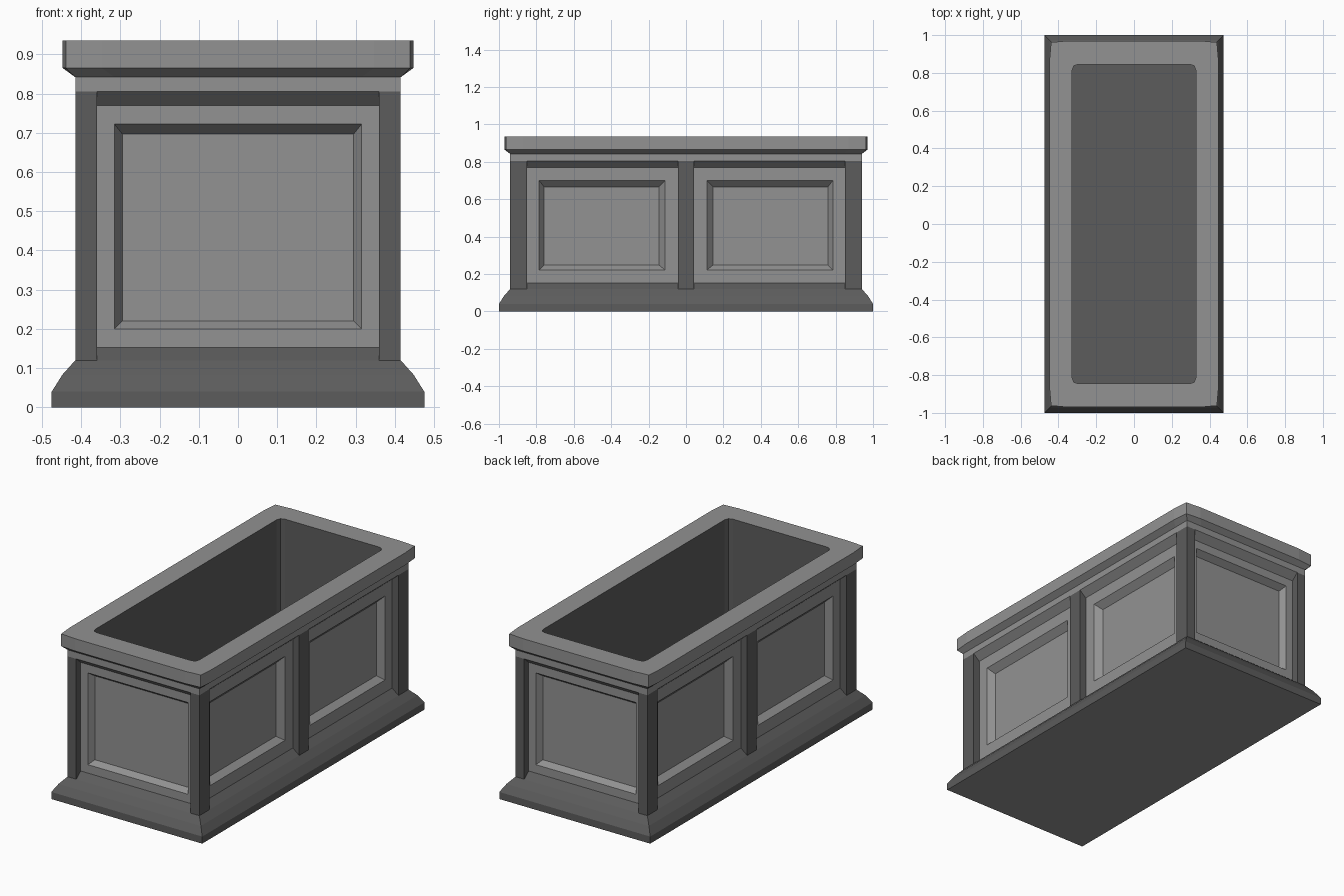
import bpy, bmesh
from mathutils import Matrix, Vector
from math import pi

if "Cube" in bpy.data.objects:
    bpy.data.objects.remove(bpy.data.objects["Cube"])


def grey(name, v):
    m = bpy.data.materials.new(name)
    m.diffuse_color = (v, v, v, 1)
    m.use_nodes = True
    m.node_tree.nodes["Principled BSDF"].inputs["Base Color"].default_value = m.diffuse_color
    return m


MATS = [grey("panel_grey", 0.287), grey("trim_dark", 0.107)]


def finish(bm, name):
    bmesh.ops.remove_doubles(bm, verts=bm.verts, dist=1e-5)
    mesh = bpy.data.meshes.new(name)
    bm.to_mesh(mesh)
    bm.free()
    for m in MATS:
        mesh.materials.append(m)
    ob = bpy.data.objects.new(name, mesh)
    bpy.context.collection.objects.link(ob)
    return ob


def ring(hx, hy, z, a=0.05, b=0.0):
    """Rectangle with three points per corner; b eases the corner inward."""
    q = [(hx, hy - a), (hx - b, hy - b), (hx - a, hy)]
    pts = q + [(-x, y) for x, y in q[::-1]]
    pts += [(-x, -y) for x, y in q] + [(x, -y) for x, y in q[::-1]]
    return [(x, y, z) for x, y in pts]


def loft(bm, loops, mats, cap_start=None, cap_end=None):
    """Skin loops; mats holds one material slot per strip, caps take a slot."""
    rows = [[bm.verts.new(p) for p in loop] for loop in loops]
    n = len(rows[0])
    strips = []
    for r, s, m in zip(rows, rows[1:], mats):
        strip = []
        for i in range(n):
            j = (i + 1) % n
            f = bm.faces.new((r[i], r[j], s[j], s[i]))
            f.material_index = m
            strip.append(f)
        strips.append(strip)
    if cap_start is not None:
        bm.faces.new(rows[0][::-1]).material_index = cap_start
    if cap_end is not None:
        bm.faces.new(rows[-1]).material_index = cap_end
    return strips


def post(name, x0, x1, y0, y1):
    bm = bmesh.new()
    loops = [[(x0, y0, z), (x1, y0, z), (x1, y1, z), (x0, y1, z)]
             for z in (0.12, 0.805)]
    loft(bm, loops, [1])
    return finish(bm, name)


def bay(name, angle, dist, rects):
    """Recessed panel: nested (u0, u1, z0, z1, depth) rectangles on a wall."""
    bm = bmesh.new()
    rot = Matrix.Rotation(angle, 3, 'Z')
    loops = []
    for u0, u1, z0, z1, d in rects:
        y = d - dist
        loops.append([rot @ Vector(p) for p in
                      ((u0, y, z0), (u1, y, z0), (u1, y, z1), (u0, y, z1))])
    strips = loft(bm, loops, [0, 0, 0], cap_end=0)
    strips[0][0].material_index = 1  # sill continues the plinth slope
    # the posts already form the sides of the recess
    bmesh.ops.delete(bm, geom=[strips[0][1], strips[0][3]], context='FACES')
    return finish(bm, name)


# Flared plinth
bm = bmesh.new()
loft(bm, [ring(0.475, 1.0, 0), ring(0.475, 1.0, 0.04),
          ring(0.448, 0.973, 0.083), ring(0.415, 0.94, 0.12)],
     [1, 1, 1], cap_start=0)
finish(bm, "plinth")

# Corner posts and the middle post of each long side
for sx in (-1, 1):
    side = "right" if sx > 0 else "left"
    xs = sorted((sx * 0.36, sx * 0.415))
    for sy in (-1, 1):
        ys = sorted((sy * 0.85, sy * 0.94))
        post(f"{'back' if sy > 0 else 'front'}_{side}_post", *xs, *ys)
    xs = sorted((sx * 0.375, sx * 0.415))
    post(f"{side}_middle_post", *xs, -0.0425, 0.0425)

# End panels
end = [(-0.36, 0.36, 0.12, 0.805, 0), (-0.36, 0.36, 0.152, 0.77, 0.04),
       (-0.315, 0.315, 0.2, 0.722, 0.04), (-0.295, 0.295, 0.22, 0.697, 0.075)]
for name, angle in (("front", 0), ("back", pi)):
    bay(f"{name}_panel", angle, 0.94, end)

# Two panels on each long side
half = [(0.0425, 0.85, 0.12, 0.805, 0), (0.0425, 0.85, 0.152, 0.77, 0.04),
        (0.112, 0.785, 0.222, 0.70, 0.04), (0.145, 0.758, 0.248, 0.665, 0.075)]
mirrored = [(-u1, -u0, z0, z1, d) for u0, u1, z0, z1, d in half]
for side, angle in (("right", pi / 2), ("left", -pi / 2)):
    bay(f"{side}_panel_a", angle, 0.415, half)
    bay(f"{side}_panel_b", angle, 0.415, mirrored)

# Cornice band, lip, rim and dark inner trough in one continuous shell
bm = bmesh.new()
loft(bm, [ring(0.415, 0.94, 0.805, 0.1), ring(0.415, 0.94, 0.842, 0.1),
          ring(0.447, 0.97, 0.865, 0.1, 0.008),
          ring(0.447, 0.97, 0.935, 0.1, 0.008),
          ring(0.327, 0.845, 0.935, 0.03, 0.008),
          ring(0.327, 0.845, 0.1, 0.03, 0.008)],
     [0, 0, 0, 0, 1], cap_end=1)
finish(bm, "rim_and_trough")
